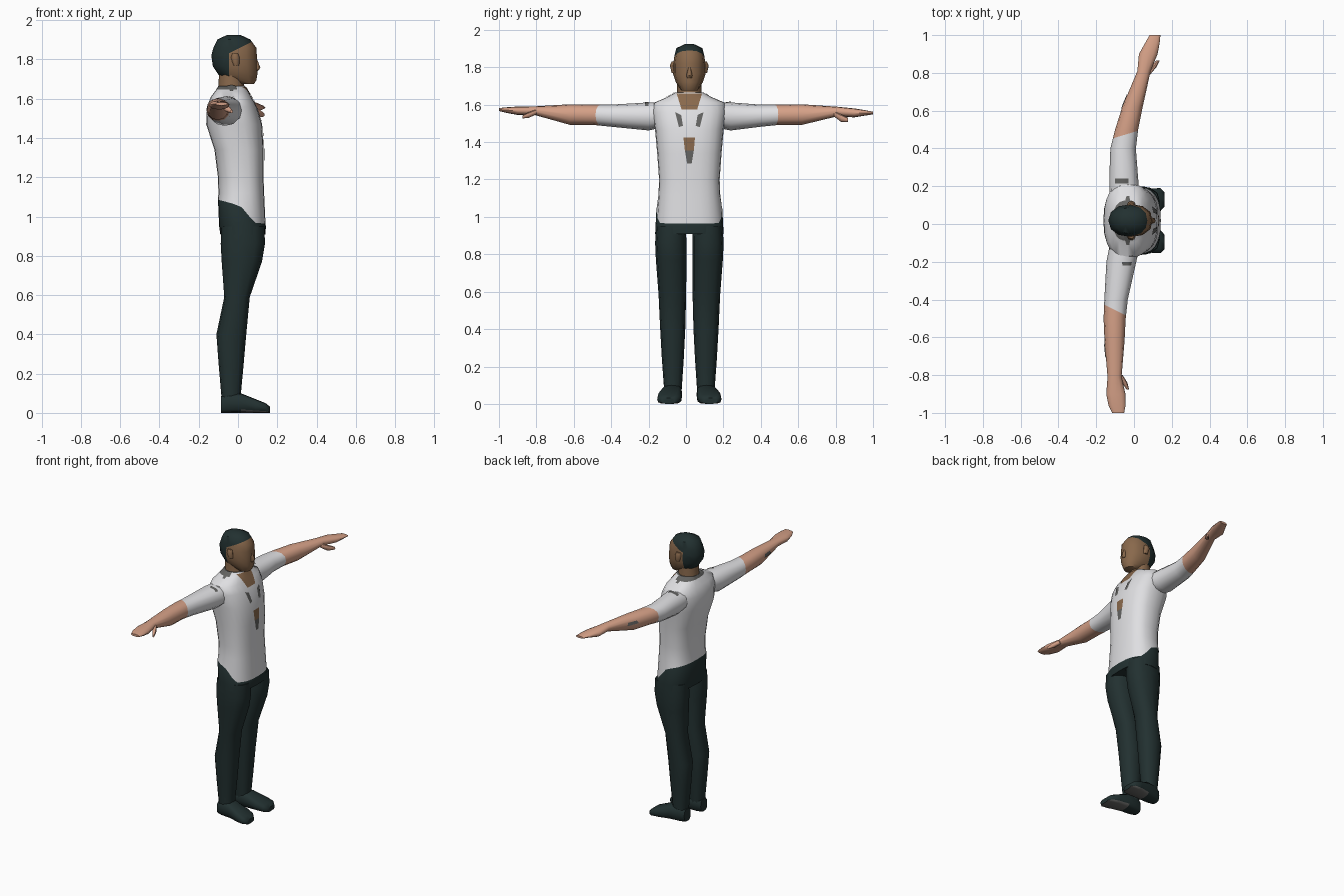
import bpy, bmesh, math
from mathutils import Vector
from mathutils.bvhtree import BVHTree

CY = 0.018  # body centre line in y


def material(name, rgb):
    m = bpy.data.materials.new(name)
    m.diffuse_color = (*rgb, 1)
    return m


SHIRT = material("white_cloth", (0.74, 0.74, 0.76))
ARM = material("light_skin", (0.66, 0.35, 0.24))
FACE = material("tan_skin", (0.25, 0.14, 0.072))
DARK = material("dark_green", (0.016, 0.030, 0.030))
GREY = material("grey", (0.125, 0.125, 0.12))


def finish(bm, name, mats, angle=50):
    me = bpy.data.meshes.new(name)
    bm.to_mesh(me)
    bm.free()
    for m in mats:
        me.materials.append(m)
    me.shade_smooth()
    me.set_sharp_from_angle(angle=math.radians(angle))
    ob = bpy.data.objects.new(name, me)
    bpy.context.collection.objects.link(ob)
    return ob


def loft(name, axis, rings, mats, n=12, power=2.0, cuts=(), paint=None, angle=50):
    """Skin rings (t, a0, a1, b0, b1) along an axis; t may be a function of a."""
    bm = bmesh.new()
    others = [i for i in range(3) if i != axis]
    loops = []
    for t, a0, a1, b0, b1 in rings:
        loop = []
        for k in range(n):
            ang = 2 * math.pi * k / n
            c, s = math.cos(ang), math.sin(ang)
            a = (a0 + a1) / 2 + (a1 - a0) / 2 * math.copysign(abs(c) ** (2 / power), c)
            b = (b0 + b1) / 2 + (b1 - b0) / 2 * math.copysign(abs(s) ** (2 / power), s)
            p = Vector()
            p[axis] = t(a) if callable(t) else t
            p[others[0]], p[others[1]] = a, b
            loop.append(bm.verts.new(p))
        loops.append(loop)
    for r, q in zip(loops, loops[1:]):
        for k in range(n):
            j = (k + 1) % n
            bm.faces.new((r[k], r[j], q[j], q[k]))
    bm.faces.new(loops[0])
    bm.faces.new(loops[-1])
    bmesh.ops.recalc_face_normals(bm, faces=bm.faces)
    for co, no in cuts:
        bmesh.ops.bisect_plane(bm, geom=bm.verts[:] + bm.edges[:] + bm.faces[:],
                               plane_co=co, plane_no=no)
    if paint:
        bm.normal_update()
        for f in bm.faces:
            f.material_index = paint(f.calc_center_median(), f.normal)
    return finish(bm, name, mats, angle)


def patch(name, target, corners, direction, mat, n=6):
    """Thin coloured plate: a bilinear quad dropped on to a target surface."""
    me = target.data
    tree = BVHTree.FromPolygons([v.co for v in me.vertices],
                                [tuple(p.vertices) for p in me.polygons])
    d = Vector(direction)
    a, b, c, e = [Vector(p) for p in corners]
    bm = bmesh.new()
    grid = {}
    for i in range(n + 1):
        for j in range(n + 1):
            p = a.lerp(b, i / n).lerp(e.lerp(c, i / n), j / n) - d * 2
            hit = tree.ray_cast(p, d)[0]
            if hit:
                grid[i, j] = bm.verts.new(hit - d * 0.004)
    for i in range(n):
        for j in range(n):
            keys = [(i, j), (i + 1, j), (i + 1, j + 1), (i, j + 1)]
            if all(k in grid for k in keys):
                f = bm.faces.new([grid[k] for k in keys])
                f.normal_update()
                if f.normal.dot(d) > 0:
                    f.normal_flip()
    return finish(bm, name, [mat])


def body(t, x0, x1, hw):
    return (t, x0, x1, CY - hw, CY + hw)


def hem(x):
    return max(0.965, min(1.085 - 0.3 * (x + 0.1), 1.055 - 1.2 * (x - 0.01)))


# shirt, with a grey collar band at the back
torso = loft("shirt", 2, [
    body(1.665, -0.10, 0.035, 0.075), body(1.64, -0.115, 0.05, 0.12),
    body(1.61, -0.138, 0.068, 0.19), body(1.56, -0.158, 0.095, 0.198),
    body(1.47, -0.162, 0.123, 0.184), body(1.34, -0.120, 0.130, 0.172),
    body(1.20, -0.102, 0.130, 0.162), body(1.12, -0.100, 0.133, 0.165),
    body(hem, -0.102, 0.140, 0.175)], [SHIRT, GREY], n=24, power=2.6,
    cuts=[((0, 0, 1.647), (0, 0, 1))],
    paint=lambda c, no: int(c.z > 1.647 and c.x < 0.0))

# trousers
loft("trouser_hips", 2, [
    body(lambda x: hem(x) + 0.02, -0.094, 0.132, 0.166), body(hem, -0.102, 0.140, 0.176),
    body(0.95, -0.096, 0.142, 0.181), body(0.908, -0.090, 0.140, 0.183)],
    [DARK], n=24, power=2.6)
for s, side in ((-1, "right"), (1, "left")):
    def limb(t, x0, x1, inner, outer):
        return (t, x0, x1, *sorted((CY + s * inner, CY + s * outer)))
    loft(side + "_trouser_leg", 2, [
        limb(0.95, -0.085, 0.135, 0.018, 0.178), limb(0.86, -0.088, 0.137, 0.016, 0.183),
        limb(0.77, -0.083, 0.122, 0.016, 0.179), limb(0.59, -0.070, 0.060, 0.017, 0.165),
        limb(0.40, -0.110, 0.042, 0.022, 0.156), limb(0.24, -0.098, 0.028, 0.030, 0.147),
        limb(0.09, -0.085, 0.014, 0.040, 0.136), limb(0.03, -0.080, 0.012, 0.044, 0.136)],
        [DARK], n=12, power=2.4)

    # shoes, grey under the toes
    def shoe(x, inner, outer, h):
        return (x, *sorted((CY + s * inner, CY + s * outer)), 0.0, h)
    loft(side + "_shoe", 0, [
        shoe(-0.086, 0.055, 0.125, 0.085), shoe(-0.05, 0.040, 0.142, 0.10),
        shoe(0.015, 0.038, 0.150, 0.10), shoe(0.09, 0.040, 0.170, 0.07),
        shoe(0.14, 0.050, 0.172, 0.05), shoe(0.162, 0.075, 0.150, 0.032)],
        [DARK, GREY], n=12, power=3.2,
        paint=lambda c, no: int(no.z < -0.6 and c.x > 0.03))

# arms: short sleeve above the cut, bare skin below it
arm_r = [(-0.12, -0.13, 0.03, 1.48, 1.61), (-0.20, -0.146, 0.012, 1.462, 1.612),
         (-0.40, -0.157, -0.033, 1.482, 1.60), (-0.50, -0.161, -0.044, 1.492, 1.60),
         (-0.62, -0.156, -0.050, 1.492, 1.602), (-0.81, -0.140, -0.066, 1.545, 1.591),
         (-0.90, -0.147, -0.045, 1.545, 1.59), (-0.96, -0.135, -0.045, 1.556, 1.586),
         (-1.0, -0.115, -0.052, 1.566, 1.582)]
arm_l = [(0.15, -0.13, 0.03, 1.48, 1.61), (0.24, -0.131, 0.022, 1.462, 1.612),
         (0.40, -0.125, 0.010, 1.482, 1.60), (0.50, -0.100, 0.022, 1.492, 1.60),
         (0.62, -0.062, 0.046, 1.492, 1.602), (0.81, 0.018, 0.088, 1.538, 1.589),
         (0.90, 0.026, 0.125, 1.532, 1.58), (0.96, 0.060, 0.136, 1.542, 1.570),
         (1.0, 0.082, 0.140, 1.548, 1.562)]
arms = {}
for side, rings, cut, no in (
        ("right", arm_r, Vector((-0.1, -0.455, 1.55)), Vector((0.5, 1, 0))),
        ("left", arm_l, Vector((-0.04, 0.475, 1.55)), Vector((0.3, -1, 0)))):
    arms[side] = loft(side + "_arm", 1, rings, [ARM, SHIRT], n=12, power=2.2,
                      cuts=[(cut, no)],
                      paint=lambda c, n, cut=cut, no=no: int((c - cut).dot(no) > 0))
loft("right_thumb", 1, [(-0.80, -0.085, -0.06, 1.548, 1.575), (-0.84, -0.065, -0.035, 1.53, 1.56),
                        (-0.875, -0.040, -0.026, 1.526, 1.542)], [ARM], n=8)
loft("left_thumb", 1, [(0.79, 0.06, 0.085, 1.538, 1.565), (0.83, 0.085, 0.118, 1.507, 1.548),
                       (0.865, 0.118, 0.136, 1.508, 1.53)], [ARM], n=8)

# neck and head: hair behind and above two cutting planes
loft("neck", 2, [body(1.60, -0.105, 0.045, 0.070), body(1.66, -0.10, 0.032, 0.066),
                 body(1.76, -0.095, 0.03, 0.064)], [FACE], n=12)
line_co, line_no = Vector((-0.03, 0, 1.84)), Vector((-0.5, 0, 1))
loft("head", 2, [
    body(1.925, -0.055, 0.012, 0.022), body(1.902, -0.105, 0.062, 0.070),
    body(1.86, -0.125, 0.093, 0.080), body(1.82, -0.136, 0.096, 0.086),
    body(1.765, -0.128, 0.099, 0.087), body(1.72, -0.098, 0.098, 0.072),
    body(1.695, -0.060, 0.094, 0.056), body(1.676, 0.0, 0.082, 0.042)],
    [DARK, FACE], n=12, power=2.2,
    cuts=[(line_co, line_no), ((-0.045, 0, 1.75), (1, 0, 0))],
    paint=lambda c, no: int(c.x > -0.045 and (c - line_co).dot(line_no) < 0))
loft("nose", 2, [body(1.80, 0.085, 0.098, 0.006), body(1.757, 0.085, 0.114, 0.016),
                 body(1.742, 0.085, 0.102, 0.013)], [FACE], n=8)
for s, side in ((-1, "right"), (1, "left")):
    loft(side + "_ear", 2, [
        (z, x0, x1, *sorted((CY + s * 0.07, CY + s * w)))
        for z, x0, x1, w in ((1.83, -0.03, 0.0, 0.094), (1.81, -0.036, 0.008, 0.104),
                             (1.77, -0.024, 0.006, 0.095))], [FACE], n=8)


# flat colour plates on the chest and neckline
def front(points):
    return [(0, CY + y, z) for y, z in points]


BACKWARD, DOWN, FORWARD = (-1, 0, 0), (0, 0, -1), (1, 0, 0)
patch("neckline", torso, front([(-0.068, 1.66), (0.068, 1.66), (0.042, 1.575), (-0.042, 1.575)]),
      BACKWARD, FACE)
patch("belly_patch", torso, front([(-0.032, 1.425), (0.03, 1.425), (0.024, 1.355), (-0.024, 1.355)]),
      BACKWARD, FACE)
patch("belly_grey_patch", torso, front([(-0.024, 1.355), (0.024, 1.355), (0.012, 1.285), (-0.012, 1.285)]),
      BACKWARD, GREY)
for s, side in ((-1, "right"), (1, "left")):
    patch(side + "_chest_patch", torso,
          front([(s * 0.076, 1.56), (s * 0.044, 1.545), (s * 0.034, 1.487), (s * 0.056, 1.48)]),
          BACKWARD, GREY)
    patch(side + "_collar_patch", torso,
          [(-0.055, CY + s * 0.075, 0), (-0.015, CY + s * 0.075, 0),
           (-0.025, CY + s * 0.13, 0), (-0.04, CY + s * 0.13, 0)], DOWN, GREY)

# grey plates on the shoulders and the backs of the forearms
patch("left_shoulder_patch", arms["left"],
      [(-0.10, 0.215, 0), (-0.03, 0.215, 0), (-0.03, 0.24, 0), (-0.10, 0.24, 0)], DOWN, GREY)
patch("right_shoulder_patch", arms["right"],
      [(-0.065, -0.20, 0), (-0.01, -0.20, 0), (-0.015, -0.22, 0), (-0.06, -0.22, 0)], DOWN, GREY)
for side, y in (("left", 0.65), ("right", -0.67)):
    patch(side + "_forearm_patch", arms[side],
          [(0, y - 0.04, 1.55), (0, y + 0.04, 1.55), (0, y + 0.03, 1.57), (0, y - 0.03, 1.57)],
          FORWARD, GREY)
